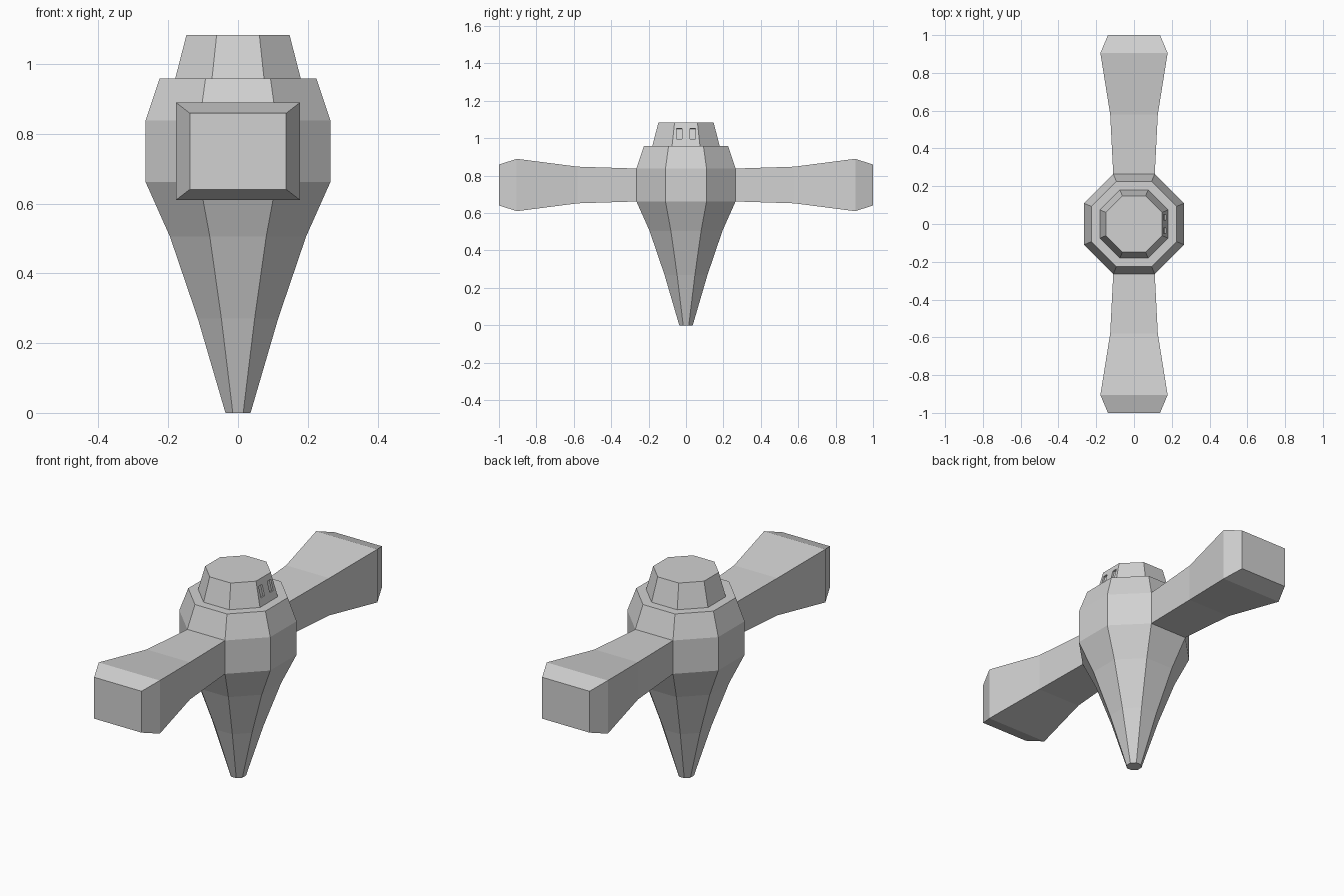
import bpy, bmesh, math

if "Cube" in bpy.data.objects:
    bpy.data.objects.remove(bpy.data.objects["Cube"])

grey = bpy.data.materials.new("light_grey")
grey.diffuse_color = (0.64, 0.64, 0.64, 1)
grey.use_nodes = True
grey.node_tree.nodes["Principled BSDF"].inputs["Base Color"].default_value = grey.diffuse_color


def loft(name, rings, cap_start=True, cap_end=True, skip=lambda c: False):
    """Skin a list of equal-length point rings with flat quads."""
    bm = bmesh.new()
    loops = [[bm.verts.new(p) for p in ring] for ring in rings]
    n = len(loops[0])
    for a, b in zip(loops, loops[1:]):
        for i in range(n):
            j = (i + 1) % n
            bm.faces.new((a[i], a[j], b[j], b[i]))
    if cap_start:
        bm.faces.new(loops[0][::-1])
    if cap_end:
        bm.faces.new(loops[-1])
    unwanted = [f for f in bm.faces if skip(f.calc_center_median())]
    bmesh.ops.delete(bm, geom=unwanted, context='FACES')
    bmesh.ops.recalc_face_normals(bm, faces=bm.faces[:])
    mesh = bpy.data.meshes.new(name)
    bm.to_mesh(mesh)
    bm.free()
    mesh.materials.append(grey)
    obj = bpy.data.objects.new(name, mesh)
    bpy.context.collection.objects.link(obj)
    return obj


def octagon(apothem, z):
    r = apothem / math.cos(math.pi / 8)
    angles = [math.pi / 8 + k * math.pi / 4 for k in range(8)]
    return [(r * math.cos(a), r * math.sin(a), z) for a in angles]


# Tapered body, left open where the arms join it
body_profile = [(0.036, 0), (0.115, 0.27), (0.195, 0.505), (0.265, 0.662),
                (0.265, 0.838), (0.225, 0.958)]
loft("body", [octagon(a, z) for a, z in body_profile],
     skip=lambda c: abs(c.y) > 0.26 and abs(c.x) < 0.01 and 0.7 < c.z < 0.8)

# Arms: distance along y, half width, half height
arm_sections = [(0.265, 0.11, 0.088), (0.58, 0.126, 0.098),
                (0.905, 0.178, 0.14), (1.0, 0.138, 0.109)]
for name, side in (("front_arm", -1), ("back_arm", 1)):
    loft(name, [[(sx * w, side * y, 0.75 + sz * h)
                 for sx, sz in ((-1, -1), (1, -1), (1, 1), (-1, 1))]
                for y, w, h in arm_sections], cap_start=False)

# Head
head = loft("head", [octagon(0.1826, 0.948), octagon(0.148, 1.083)])

# Two recessed eye slots on the sloping +x side of the head
tilt = math.atan2(0.0346, 0.135)
for name, y in (("left_eye_cutter", 0.036), ("right_eye_cutter", -0.036)):
    bpy.ops.mesh.primitive_cube_add(size=1, location=(0.1636, y, 1.025),
                                    rotation=(0, -tilt, 0))
    cutter = bpy.context.object
    cutter.name = name
    cutter.scale = (0.02, 0.028, 0.058)
    cutter.data.materials.append(grey)
    cutter.hide_render = True
    cutter.display_type = 'WIRE'
    cut = head.modifiers.new(name, 'BOOLEAN')
    cut.operation = 'DIFFERENCE'
    cut.solver = 'EXACT'
    cut.object = cutter
